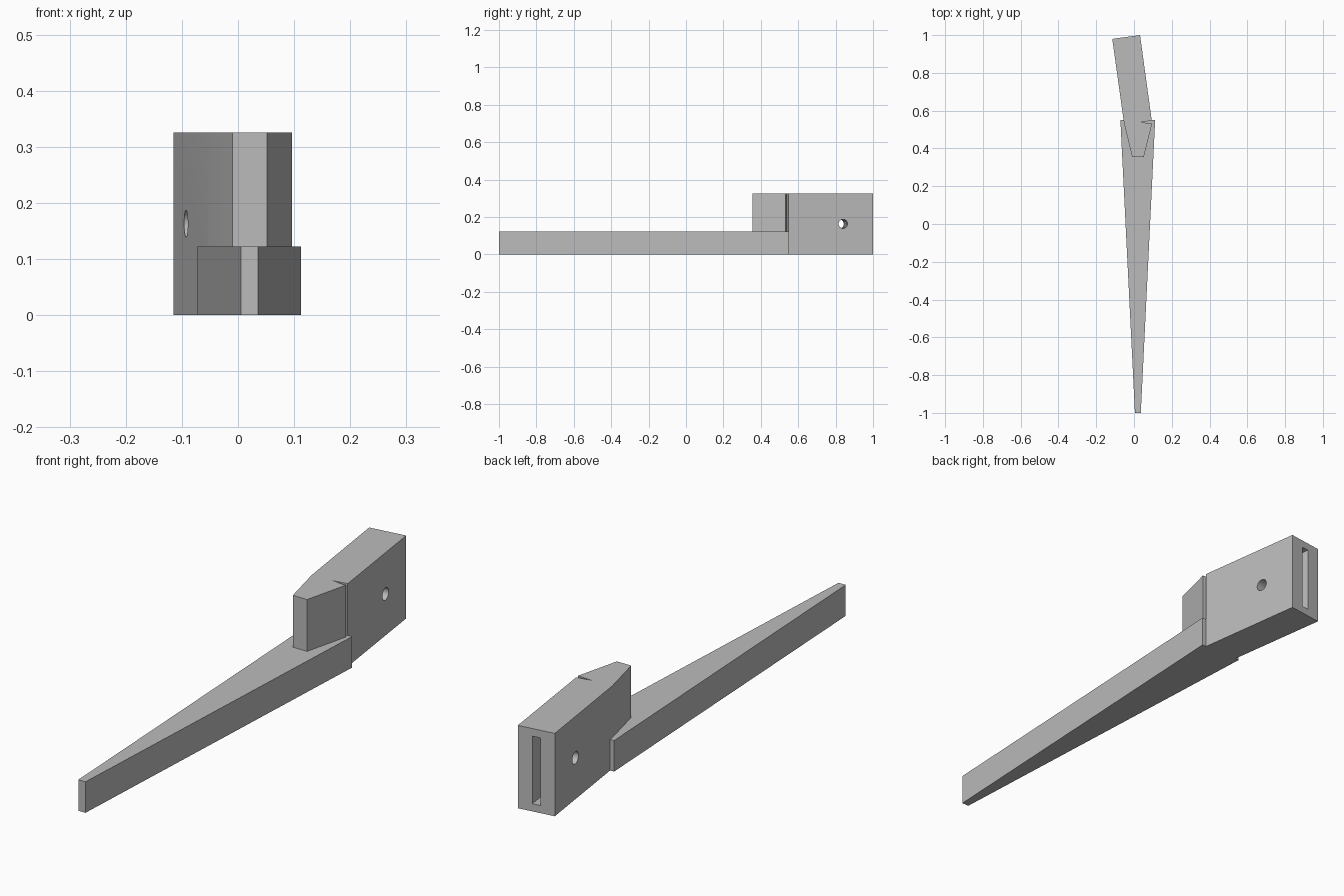
import bpy, bmesh, math
from mathutils import Matrix, Vector

cube = bpy.data.objects.get("Cube")
if cube:
    bpy.data.objects.remove(cube, do_unlink=True)

grey = bpy.data.materials.new("plain_grey")
grey.use_nodes = True
colour = (0.5, 0.5, 0.5, 1)
grey.diffuse_color = colour
grey.node_tree.nodes["Principled BSDF"].inputs["Base Color"].default_value = colour


def finish(name, bm):
    bmesh.ops.recalc_face_normals(bm, faces=bm.faces)
    mesh = bpy.data.meshes.new(name)
    bm.to_mesh(mesh)
    bm.free()
    mesh.materials.append(grey)
    obj = bpy.data.objects.new(name, mesh)
    bpy.context.collection.objects.link(obj)
    return obj


def prism(name, outline, height):
    """Extrude a plan outline upwards from the ground."""
    bm = bmesh.new()
    face = bm.faces.new([bm.verts.new((x, y, 0)) for x, y in outline])
    top = bmesh.ops.extrude_face_region(bm, geom=[face])["geom"]
    bmesh.ops.translate(bm, vec=(0, 0, height),
                        verts=[v for v in top if isinstance(v, bmesh.types.BMVert)])
    return finish(name, bm)


def combine(target, tool, operation):
    """Apply a boolean and remove the tool."""
    tool.hide_render = True
    mod = target.modifiers.new(operation.lower(), "BOOLEAN")
    mod.operation = operation
    mod.solver = "EXACT"
    mod.object = tool
    bpy.context.view_layer.objects.active = target
    bpy.ops.object.modifier_apply(modifier=mod.name)
    bpy.data.objects.remove(tool, do_unlink=True)


# Angled head with a tapered nose and a thin wedge gap on one side
HEAD_HEIGHT = 0.326
head = prism("angled_head", [
    (-0.115, 0.98), (0.032, 1.0), (0.094, 0.548), (0.035, 0.538),
    (0.096, 0.533), (0.052, 0.355), (-0.01, 0.355), (-0.053, 0.535)], HEAD_HEIGHT)

# Frame of the head: across its width, along its length
across = Vector((0.147, 0.02, 0)).normalized()
turn = Matrix.Rotation(math.atan2(across.y, across.x), 4, "Z")
back_centre = Vector((-0.0415, 0.99, HEAD_HEIGHT / 2))

# Slot in the back end
bm = bmesh.new()
bmesh.ops.create_cube(bm, size=1, matrix=Matrix.Translation(back_centre) @ turn
                      @ Matrix.Diagonal((0.032, 0.6, 0.266, 1)))
slot = finish("slot_cutter", bm)

# Cross hole through the head
bm = bmesh.new()
bmesh.ops.create_cone(bm, cap_ends=True, segments=32, radius1=0.024, radius2=0.024,
                      depth=0.4, matrix=Matrix.Translation((-0.019, 0.83, HEAD_HEIGHT / 2))
                      @ turn @ Matrix.Rotation(math.pi / 2, 4, "Y"))
hole = finish("hole_cutter", bm)

# Long tapered arm, fused with the head
arm = prism("tapered_arm", [(0.005, -1), (0.036, -1), (0.112, 0.55), (-0.072, 0.55)], 0.122)
combine(head, arm, "UNION")
combine(head, slot, "DIFFERENCE")
combine(head, hole, "DIFFERENCE")
head.name = "tapered_arm_with_head"

# Crisp flat faces, smooth hole wall
bpy.ops.object.select_all(action="DESELECT")
head.select_set(True)
bpy.context.view_layer.objects.active = head
bpy.ops.object.shade_smooth_by_angle(angle=math.radians(15))
